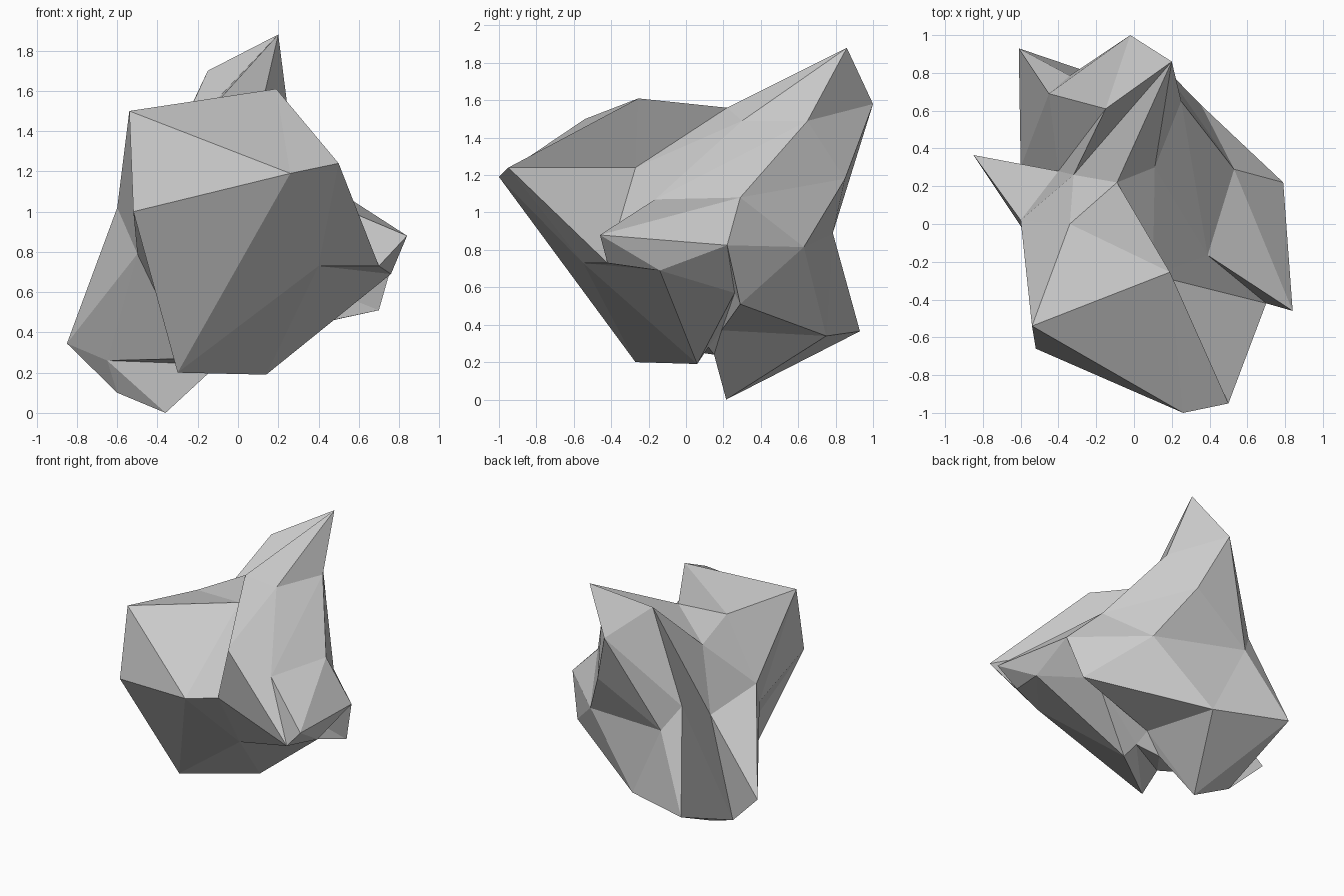
import bpy, bmesh
from itertools import combinations

if "Cube" in bpy.data.objects:
    bpy.data.objects.remove(bpy.data.objects["Cube"])

# Boulder: a distorted icosahedron, subdivided once.
# Twelve corner points of the base icosahedron
corners = {
    'h': (.84, -.46, .88), 'f': (.50, -.95, 1.24), 'b': (.11, .30, 1.49),
    'd': (.14, .85, 1.18), 'o': (.70, .29, .51), 'q': (.14, .06, .19),
    'g': (-.52, -.66, 1.0), 'a': (-.34, 0, 1.465), 'j': (-.15, .61, 1.70),
    't': (-.61, .93, .365), 'r': (-.10, .15, .24), 'u': (-.85, .365, .345),
}

# Thirty displaced mid-edge points, keyed by the two corners they join
mids = {
    'hf': (.70, -.42, .73), 'hb': (.39, -.165, 1.07), 'hd': (.53, .29, 1.08),
    'ho': (.79, .22, .825), 'hq': (.76, -.14, .69), 'fb': (.10, -.27, 1.24),
    'bd': (.25, .65, 1.49), 'do': (.355, .63, .815), 'oq': (.55, .26, .57),
    'qf': (.40, -.55, .73), 'fg': (.26, -1.0, 1.19), 'fa': (.19, -.255, 1.61),
    'ba': (-.09, .22, 1.56), 'bj': (.20, .86, 1.88), 'dj': (-.02, 1.0, 1.58),
    'dt': (-.34, .785, .89), 'ot': (-.08, .75, .34), 'or': (.04, .19, .37),
    'qr': (.08, .12, .28), 'qg': (-.30, -.27, .20), 'ga': (-.54, -.54, 1.50),
    'aj': (-.32, .26, 1.33), 'jt': (-.45, .69, 1.065), 'tr': (-.36, .215, 0),
    'rg': (-.25, -.05, .27), 'ug': (-.50, -.16, .79), 'ua': (-.60, .02, 1.02),
    'uj': (-.40, .28, .83), 'ut': (-.60, .30, .10), 'ur': (-.65, .22, .26),
}

bm = bmesh.new()
corner = {k: bm.verts.new(p) for k, p in corners.items()}
mid = {frozenset(k): bm.verts.new(p) for k, p in mids.items()}

# Every trio of mutually joined corners is a base triangle, split in four
for x, y, z in combinations(corners, 3):
    sides = [frozenset(s) for s in (x + y, y + z, z + x)]
    if all(s in mid for s in sides):
        xy, yz, zx = (mid[s] for s in sides)
        for tri in ((corner[x], xy, zx), (corner[y], yz, xy),
                    (corner[z], zx, yz), (xy, yz, zx)):
            bm.faces.new(tri)

bmesh.ops.recalc_face_normals(bm, faces=bm.faces[:])
mesh = bpy.data.meshes.new("boulder")
bm.to_mesh(mesh)
bm.free()
bpy.context.collection.objects.link(bpy.data.objects.new("boulder", mesh))
